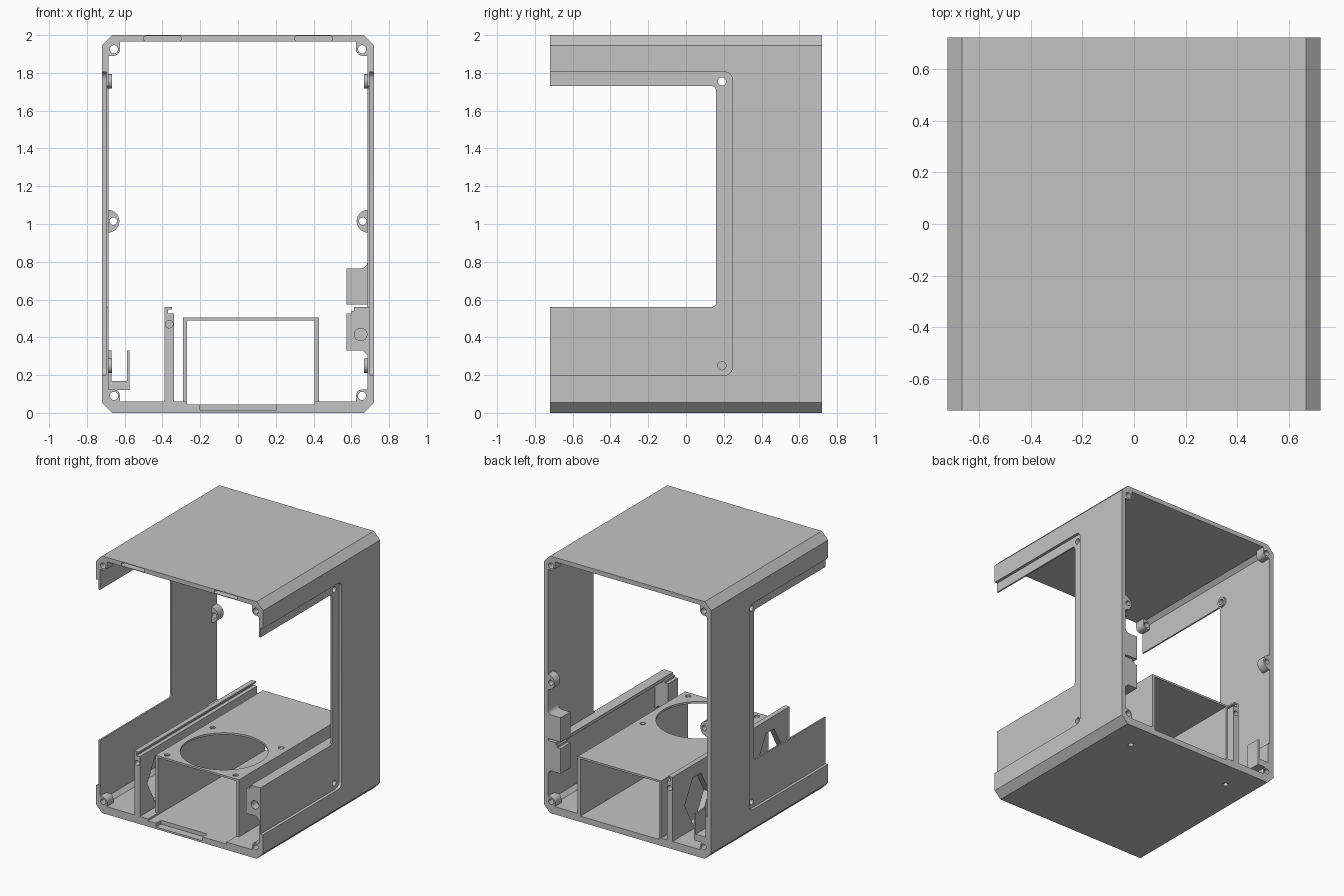
import bpy, bmesh, math

cube = bpy.data.objects.get("Cube")
if cube:
    bpy.data.objects.remove(cube, do_unlink=True)

grey = bpy.data.materials.new("light_grey")
grey.use_nodes = True
COLOUR = (0.55, 0.55, 0.55, 1)
grey.diffuse_color = COLOUR
grey.node_tree.nodes["Principled BSDF"].inputs["Base Color"].default_value = COLOUR

PLACE = {"x": lambda p, d: (d, p[0], p[1]),
         "y": lambda p, d: (p[0], d, p[1]),
         "z": lambda p, d: (p[0], p[1], d)}
D = 0.72            # half depth and half width
INNER = 0.685       # inner face of the side walls
parts = []


def prism(name, pts, axis, a, b, keep=True):
    """Extrude a closed profile along an axis from a to b."""
    bm = bmesh.new()
    lo = [bm.verts.new(PLACE[axis](p, a)) for p in pts]
    hi = [bm.verts.new(PLACE[axis](p, b)) for p in pts]
    bm.faces.new(lo)
    bm.faces.new(hi[::-1])
    n = len(pts)
    for i in range(n):
        j = (i + 1) % n
        bm.faces.new((lo[i], hi[i], hi[j], lo[j]))
    bmesh.ops.recalc_face_normals(bm, faces=bm.faces)
    mesh = bpy.data.meshes.new(name)
    bm.to_mesh(mesh)
    bm.free()
    mesh.materials.append(grey)
    obj = bpy.data.objects.new(name, mesh)
    bpy.context.collection.objects.link(obj)
    if keep:
        parts.append(obj)
    return obj


def cut(obj, pts, axis, a, b):
    """Subtract a prism from an object."""
    cutter = prism("cutter", pts, axis, a, b, keep=False)
    cutter.hide_render = True
    mod = obj.modifiers.new("cut", "BOOLEAN")
    mod.operation, mod.solver, mod.object = "DIFFERENCE", "EXACT", cutter
    bpy.context.view_layer.update()
    result = obj.evaluated_get(bpy.context.evaluated_depsgraph_get())
    mesh = bpy.data.meshes.new_from_object(result)
    obj.modifiers.clear()
    obj.data = mesh
    bpy.data.objects.remove(cutter, do_unlink=True)


def arc(u, v, r, start, end, n):
    return [(u + r * math.cos(math.radians(start + (end - start) * i / n)),
             v + r * math.sin(math.radians(start + (end - start) * i / n)))
            for i in range(n + 1)]


def circle(u, v, r, n=24):
    return arc(u, v, r, 0, 360, n)[:-1]


def rect(u0, u1, v0, v1):
    return [(u0, v0), (u1, v0), (u1, v1), (u0, v1)]


def rounded(u0, u1, v0, v1, r):
    return (arc(u0 + r, v0 + r, r, 180, 270, 5) + arc(u1 - r, v0 + r, r, 270, 360, 5)
            + arc(u1 - r, v1 - r, r, 0, 90, 5) + arc(u0 + r, v1 - r, r, 90, 180, 5))


def chamfered(w, v0, v1, c):
    return [(-w + c, v0), (w - c, v0), (w, v0 + c), (w, v1 - c),
            (w - c, v1), (-w + c, v1), (-w, v1 - c), (-w, v0 + c)]


def flip(pts, s):
    return [(s * u, v) for u, v in pts]


# Chamfered sleeve, open at front and back
shell = prism("shell", chamfered(D, 0, 2, 0.055), "y", -D, D)
cut(shell, chamfered(INNER, 0.06, 1.965, 0.03), "y", -1, 1)
cut(shell, rect(-0.27, 0.405, 0.045, 0.2), "y", -1, 1)
for s in (-1, 1):
    # Shallow outer recess, side window and panel screw holes
    cut(shell, rounded(-1, 0.245, 0.2, 1.805, 0.04), "x", s * 0.697, s)
    cut(shell, rounded(-1, 0.16, 0.56, 1.73, 0.025), "x", s * 0.6, s * 0.9)
    for z in (0.25, 1.755):
        cut(shell, circle(0.19, z, 0.022), "x", s * 0.6, s * 0.9)
    # Latch slots in the top edge and floor holes
    cut(shell, rounded(s * 0.4 - 0.1, s * 0.4 + 0.1, 1.969, 1.995, 0.012), "y", -1, -0.67)
    cut(shell, circle(s * 0.45, 0.5, 0.02), "z", -0.1, 0.1)
cut(shell, rect(-0.2, 0.2, 0.015, 0.1), "y", -1, -0.66)

for s, side in ((-1, "right"), (1, "left")):
    # Corner screw bosses at both ends
    for end, y0, y1 in (("front", -D, -0.64), ("back", 0.64, D)):
        for level, zc, z_wall, up in (("top", 1.925, 1.97, 1), ("bottom", 0.09, 0.05, -1)):
            profile = [(0.625, z_wall), (0.69, z_wall), (0.69, zc - up * 0.035)]
            profile += [(0.66 + u, zc + up * v) for u, v in arc(0, 0, 0.035, 270, 180, 6)]
            boss = prism(f"{level}_{end}_{side}_boss", flip(profile, s), "y", y0, y1)
            cut(boss, circle(s * 0.657, zc, 0.022), "y", -1, 1)
    # Half round bosses halfway up the back edge
    boss = prism(f"middle_{side}_boss", flip(arc(0.688, 1.015, 0.06, 90, 270, 16), s),
                 "y", 0.65, D)
    cut(boss, circle(s * 0.66, 1.015, 0.02), "y", 0, 1)
    # Small bosses behind the panel screw holes
    for z in (0.25, 1.755):
        boss = prism(f"panel_{side}_boss", circle(0.19, z, 0.038), "x", s * 0.667, s * 0.69)
        cut(boss, circle(0.19, z, 0.022), "x", s * 0.6, s * 0.8)

# Fan duct with round opening and four screw holes
duct = prism("fan_duct", rect(-0.29, 0.428, 0.042, 0.505), "y", -0.6, D)
cut(duct, rect(-0.27, 0.405, -0.1, 0.49), "y", -1, 1)
cut(duct, circle(0.07, -0.27, 0.31, 64), "z", 0.4, 0.6)
for sx in (-1, 1):
    for sy in (-1, 1):
        cut(duct, circle(0.07 + sx * 0.295, -0.27 + sy * 0.28, 0.02), "z", 0.4, 0.6)

# Grooved board rail with hexagonal openings
rail = prism("board_rail", [(-0.388, 0.05), (-0.34, 0.05), (-0.34, 0.525), (-0.37, 0.525),
                            (-0.37, 0.548), (-0.35, 0.548), (-0.35, 0.56), (-0.388, 0.56)],
             "y", -D, D)
for y in (-0.48, 0.42):
    cut(rail, [(y - 0.15, 0.28), (y - 0.05, 0.1), (y + 0.05, 0.1), (y + 0.15, 0.28),
               (y + 0.05, 0.46), (y - 0.05, 0.46)], "x", -0.5, -0.32)
for a, b in ((-1, -0.66), (0.66, 1)):
    cut(rail, circle(-0.364, 0.47, 0.02), "y", a, b)

# Matching ledge and clamp blocks on the left wall
prism("wall_ledge", rect(0.615, 0.69, 0.535, 0.56), "y", -D, D)
lower = [(0.575, 0.33), (0.66, 0.33), (0.69, 0.3), (0.69, 0.54), (0.6, 0.54),
         (0.6, 0.525), (0.575, 0.525)]
for end, y0, y1 in (("front", -D, -0.6), ("back", 0.6, D)):
    block = prism(f"{end}_lower_block", lower, "y", y0, y1)
    if end == "front":
        cut(block, circle(0.65, 0.415, 0.033), "y", -1, -0.65)
upper = ([(0.575, 0.575), (0.69, 0.575), (0.69, 0.8)]
         + arc(0.65, 0.8, 0.035, 360, 270, 6) + [(0.575, 0.765)])
prism("back_upper_block", upper, "y", 0.6, D)

# Small cable channel at the back of the right wall
prism("cable_channel", [(-0.69, 0.12), (-0.575, 0.12), (-0.575, 0.33), (-0.587, 0.33),
                        (-0.587, 0.17), (-0.67, 0.17), (-0.67, 0.33), (-0.69, 0.33)],
      "y", 0.6, D)

# Smooth the round surfaces, keep edges sharp
bpy.ops.object.select_all(action="DESELECT")
for obj in parts:
    obj.select_set(True)
bpy.context.view_layer.objects.active = shell
bpy.ops.object.shade_smooth_by_angle(angle=math.radians(30))
